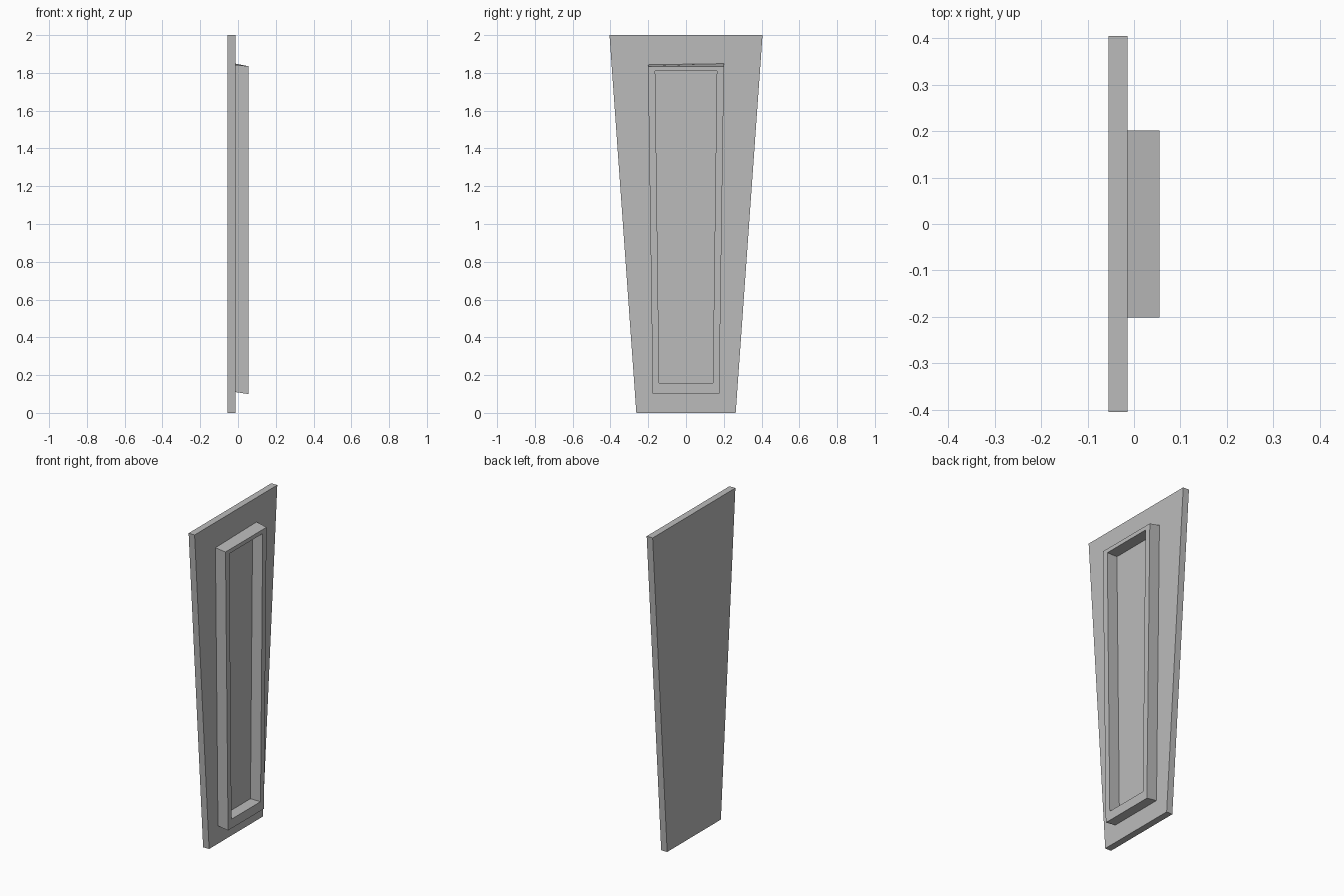
import bpy
import bmesh

cube = bpy.data.objects.get("Cube")
if cube:
    bpy.data.objects.remove(cube, do_unlink=True)

grey = bpy.data.materials.new("plain grey")
grey.use_nodes = True
colour = (0.5, 0.5, 0.5, 1)
grey.diffuse_color = colour
grey.node_tree.nodes["Principled BSDF"].inputs["Base Color"].default_value = colour


def trapezoid(x, z_low, z_high, half_low, half_high, tilt=0):
    """Corners of an upright tapered outline facing +x."""
    return [(x, -half_low, z_low), (x, half_low, z_low),
            (x, half_high, z_high + tilt), (x, -half_high, z_high)]


def loft(name, loops, closed):
    """Skin successive outlines; closed joins the last to the first."""
    bm = bmesh.new()
    rings = [[bm.verts.new(p) for p in loop] for loop in loops]
    pairs = list(zip(rings, rings[1:]))
    if closed:
        pairs.append((rings[-1], rings[0]))
    else:
        bm.faces.new(rings[0])
        bm.faces.new(rings[-1])
    for a, b in pairs:
        for i in range(4):
            j = (i + 1) % 4
            bm.faces.new((a[i], a[j], b[j], b[i]))
    bmesh.ops.recalc_face_normals(bm, faces=bm.faces)
    mesh = bpy.data.meshes.new(name)
    bm.to_mesh(mesh)
    bm.free()
    mesh.materials.append(grey)
    obj = bpy.data.objects.new(name, mesh)
    bpy.context.collection.objects.link(obj)


back, seat, front = -0.055, -0.014, 0.055

# Tapered backing panel
loft("panel", [trapezoid(x, 0, 2, 0.263, 0.405) for x in (back, seat)], False)

# Raised rectangular rim around the recess
loft("raised_frame", [
    trapezoid(seat, 0.11, 1.843, 0.176, 0.201, 0.006),
    trapezoid(front, 0.1, 1.835, 0.176, 0.201),
    trapezoid(front, 0.157, 1.81, 0.142, 0.163),
    trapezoid(seat, 0.157, 1.81, 0.142, 0.163),
], True)
